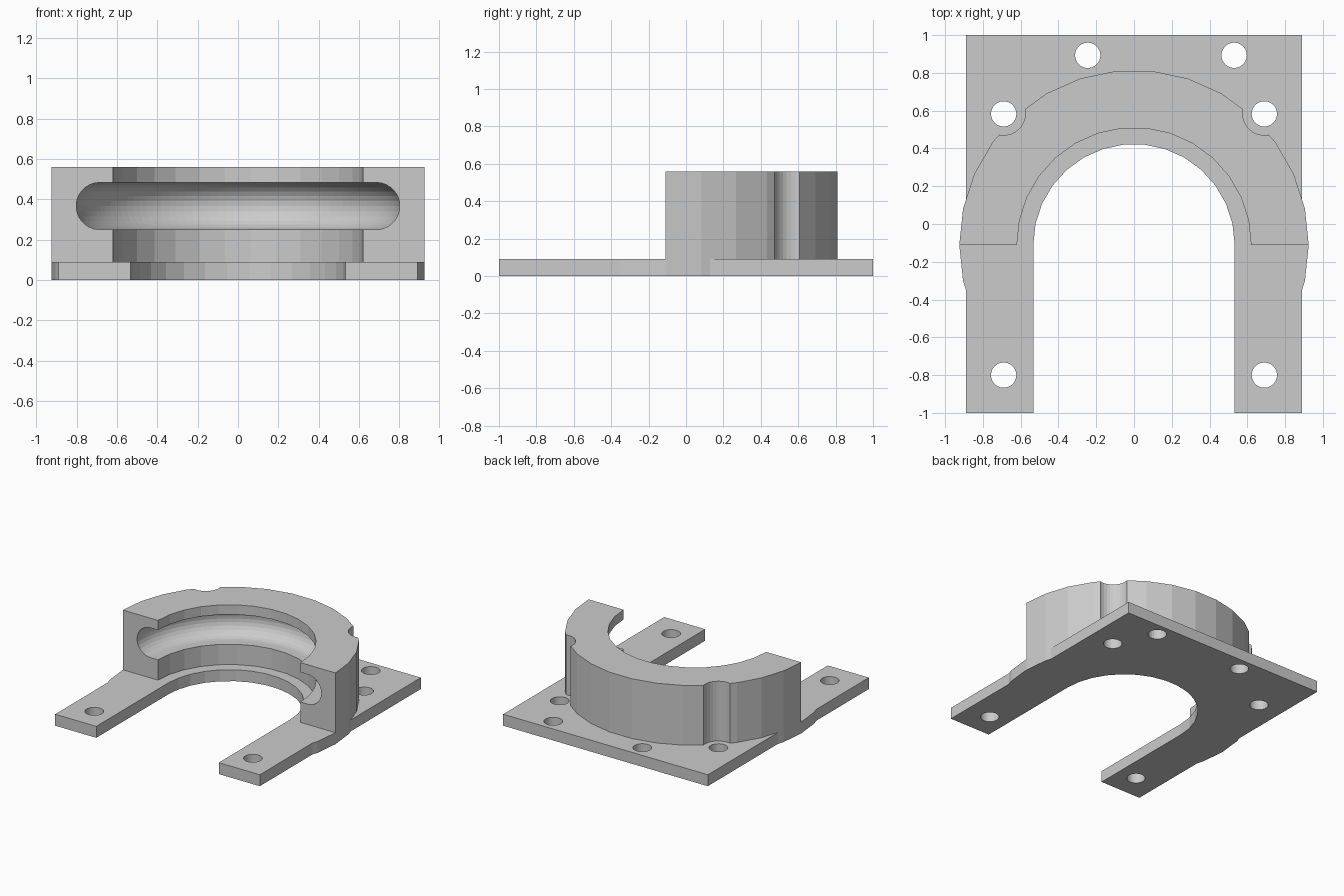
import bpy, bmesh
from math import sin, cos, pi, radians
from mathutils import Matrix

if "Cube" in bpy.data.objects:
    bpy.data.objects.remove(bpy.data.objects["Cube"])

CY = -0.11        # y of the ring centre
PLATE_T = 0.09    # plate thickness
TOP = 0.56        # ring height


def finish(name, bm):
    bmesh.ops.recalc_face_normals(bm, faces=bm.faces[:])
    me = bpy.data.meshes.new(name)
    bm.to_mesh(me)
    bm.free()
    ob = bpy.data.objects.new(name, me)
    bpy.context.collection.objects.link(ob)
    return ob


def prism(name, pts, z0, z1):
    bm = bmesh.new()
    face = bm.faces.new([bm.verts.new((x, y, z0)) for x, y in pts])
    ext = bmesh.ops.extrude_face_region(bm, geom=[face], use_keep_orig=True)
    vs = [g for g in ext['geom'] if isinstance(g, bmesh.types.BMVert)]
    bmesh.ops.translate(bm, verts=vs, vec=(0, 0, z1 - z0))
    return finish(name, bm)


def arc(r, cx=0, cy=CY, end=180, n=15):
    return [(cx + r * cos(radians(end) * i / n), cy + r * sin(radians(end) * i / n))
            for i in range(n + 1)]


def circle(r, cx, cy, n=30):
    return arc(r, cx, cy, 360, n)[:-1]


def combine(target, other, op):
    mod = target.modifiers.new(op, 'BOOLEAN')
    mod.operation, mod.solver, mod.object = op, 'EXACT', other
    bpy.context.view_layer.objects.active = target
    bpy.ops.object.modifier_apply(modifier=mod.name)
    bpy.data.objects.remove(other)


# half ring with its bore
ring = prism("half_ring", arc(0.925), 0.04, TOP)
combine(ring, prism("bore", arc(0.62) + [(-0.62, -0.3), (0.62, -0.3)], -0.1, 0.8), 'DIFFERENCE')

# rounded groove revolved inside the ring
R, T, Z = 0.685, 0.117, 0.367
profile = [(0.55, Z - T)] + [(R + T * cos(a), Z + T * sin(a))
           for a in (-pi / 2 + pi * i / 14 for i in range(15))] + [(0.55, Z + T)]
bm = bmesh.new()
verts = [bm.verts.new((r, 0, z)) for r, z in profile]
edges = [bm.edges.new((verts[i - 1], verts[i])) for i in range(len(verts))]
bmesh.ops.spin(bm, geom=verts + edges, cent=(0, 0, 0), axis=(0, 0, 1),
               angle=2 * pi, steps=120, use_merge=True)
bmesh.ops.remove_doubles(bm, verts=bm.verts[:], dist=1e-5)
bm.transform(Matrix.Translation((0, CY, 0)) @ Matrix.Rotation(radians(1.5), 4, 'Z'))
combine(ring, finish("groove", bm), 'DIFFERENCE')

# screw head clearances in the ring wall
for x in (-0.69, 0.69):
    combine(ring, prism("clearance", circle(0.115, x, 0.585), -0.1, 0.8), 'DIFFERENCE')

# base plate with round side bulges
base = prism("mounting_bracket", [(-0.89, -1), (0.89, -1), (0.89, 1), (-0.89, 1)], 0, PLATE_T)
combine(base, prism("bulge", circle(0.925, 0, CY), 0, PLATE_T), 'UNION')

# U-shaped opening
combine(base, prism("slot", arc(0.533) + [(-0.533, -1.2), (0.533, -1.2)], -0.1, 0.3), 'DIFFERENCE')

# join the ring, then drill the screw holes through the plate
combine(base, ring, 'UNION')
for x, y in ((-0.245, 0.893), (0.53, 0.893), (-0.69, 0.583), (0.69, 0.583),
             (-0.69, -0.8), (0.69, -0.8)):
    combine(base, prism("screw_hole", circle(0.067, x, y), -0.1, 0.3), 'DIFFERENCE')
